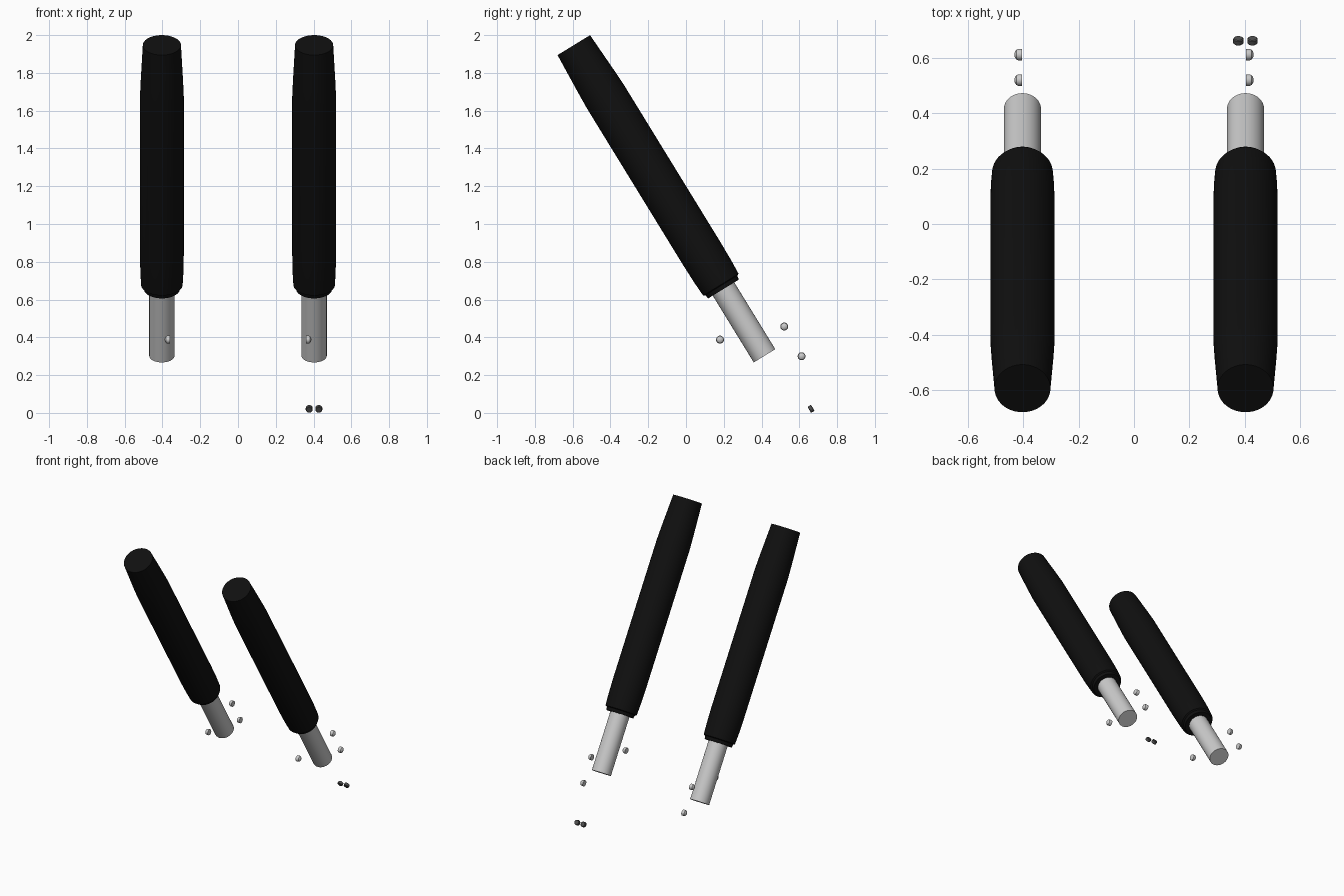
import bpy, bmesh, math
from mathutils import Vector

if "Cube" in bpy.data.objects:
    bpy.data.objects.remove(bpy.data.objects["Cube"])

TOP_Y, TOP_Z = -0.594, 1.947          # centre of the grip's upper end
DIR_Y, DIR_Z = 0.523, -0.852          # handle axis, pointing down and back


def material(name, v):
    m = bpy.data.materials.new(name)
    m.diffuse_color = (v, v, v, 1)
    m.use_nodes = True
    m.node_tree.nodes["Principled BSDF"].inputs["Base Color"].default_value = m.diffuse_color
    return m


def lathe(name, profile, origin, axis, mat=None, sides=48):
    """Turn (radius, distance) points around an axis, with closed ends."""
    bm = bmesh.new()
    rings = []
    for r, t in profile:
        rings.append([bm.verts.new((r * math.cos(2 * math.pi * i / sides),
                                    r * math.sin(2 * math.pi * i / sides), t))
                      for i in range(sides)])
    for a, b in zip(rings, rings[1:]):
        for i in range(sides):
            j = (i + 1) % sides
            bm.faces.new((a[i], a[j], b[j], b[i]))
    bm.faces.new(rings[0][::-1])
    bm.faces.new(rings[-1])
    bmesh.ops.recalc_face_normals(bm, faces=bm.faces[:])
    q = Vector(axis).to_track_quat('Z', 'Y')
    bmesh.ops.rotate(bm, verts=bm.verts[:], cent=(0, 0, 0), matrix=q.to_matrix())
    me = bpy.data.meshes.new(name)
    bm.to_mesh(me)
    bm.free()
    ob = bpy.data.objects.new(name, me)
    ob.location = origin
    bpy.context.collection.objects.link(ob)
    if mat:
        me.materials.append(mat)
    bpy.context.view_layer.objects.active = ob
    ob.select_set(True)
    bpy.ops.object.shade_smooth_by_angle(angle=math.radians(30))
    ob.select_set(False)
    return ob


rubber = material("black_rubber", 0.005)
steel = material("dark_steel", 0.08)

grip_profile = [(0.101, 0), (0.106, 0.1), (0.112, 0.22), (0.116, 0.32),
                (0.116, 1.30), (0.114, 1.41), (0.110, 1.488),
                (0.099, 1.493), (0.095, 1.515)]
tube_profile = [(0.067, 1.48), (0.067, 1.93)]
button_profile = [(0.021, 0), (0.021, 0.013), (0.018, 0.021),
                  (0.011, 0.026), (0.004, 0.028)]

for side, s in (("left", -1), ("right", 1)):
    # slanted handle: foam grip over a metal tube
    top = (s * 0.403, TOP_Y, TOP_Z)
    axis = (0, DIR_Y, DIR_Z)
    lathe("grip_" + side, grip_profile, top, axis, rubber)
    lathe("tube_" + side, tube_profile, top, axis)
    # domed bolt heads facing outward
    for n, (x, y, z) in enumerate(((0.36, 0.18, 0.388), (0.404, 0.52, 0.457),
                                   (0.404, 0.612, 0.30))):
        lathe(f"bolt_head_{side}_{n}", button_profile, (s * x, y, z),
              (s, 0, 0), sides=24)

# pair of small dark pins below the right handle
for n, x in enumerate((0.377, 0.428)):
    lathe(f"dark_pin_{n}", [(0.015, -0.011), (0.0185, -0.008),
                            (0.0185, 0.008), (0.015, 0.011)],
          (x, 0.662, 0.0215), (0, -DIR_Z, DIR_Y), steel, sides=24)
